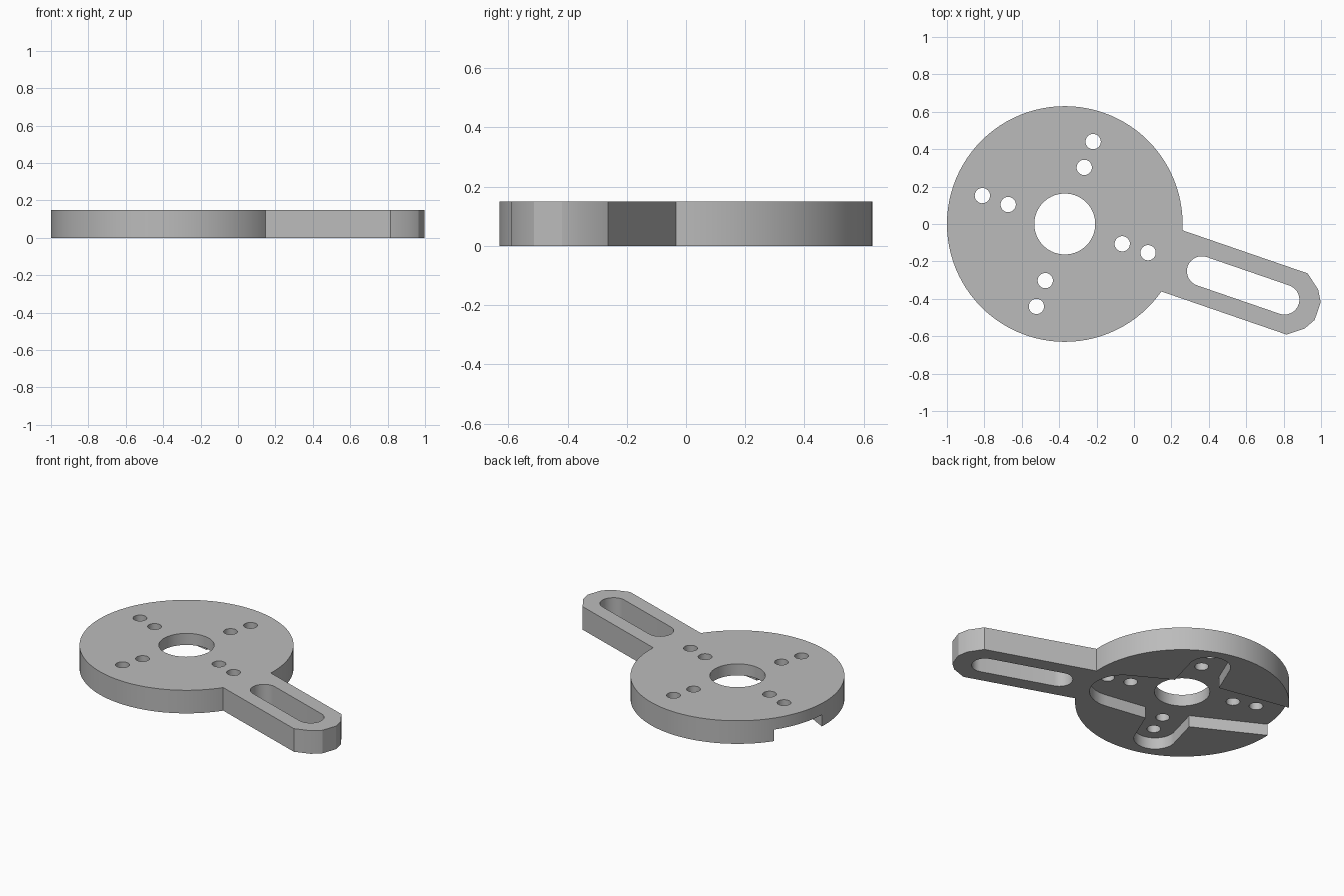
import bpy, bmesh
from math import sin, cos, pi, radians
from mathutils import Matrix

if "Cube" in bpy.data.objects:
    bpy.data.objects.remove(bpy.data.objects["Cube"], do_unlink=True)

HEIGHT, POCKET, DISC_R = 0.15, 0.075, 0.63
PLACE = Matrix.Translation((-0.37, 0, 0)) @ Matrix.Rotation(radians(-19), 4, "Z")

grey = bpy.data.materials.new("plain grey")
grey.use_nodes = True
grey.diffuse_color = (0.5, 0.5, 0.5, 1)
grey.node_tree.nodes["Principled BSDF"].inputs["Base Color"].default_value = grey.diffuse_color


def arc(cx, cy, r, start, end, steps):
    """Points on an arc, angles in degrees."""
    angles = [radians(start + (end - start) * i / steps) for i in range(steps + 1)]
    return [(cx + r * cos(a), cy + r * sin(a)) for a in angles]


def circle(cx, cy, r, steps):
    return arc(cx, cy, r, 0, 360, steps)[:-1]


def prism(name, outline, z0, z1, turn=0):
    """Extrude an outline, laid out with the lever along local +x."""
    bm = bmesh.new()
    face = bm.faces.new([bm.verts.new((x, y, z0)) for x, y in outline])
    top = bmesh.ops.extrude_face_region(bm, geom=[face])["geom"]
    bmesh.ops.translate(bm, vec=(0, 0, z1 - z0),
                        verts=[v for v in top if isinstance(v, bmesh.types.BMVert)])
    bmesh.ops.recalc_face_normals(bm, faces=bm.faces)
    bm.transform(PLACE @ Matrix.Rotation(radians(turn), 4, "Z"))
    mesh = bpy.data.meshes.new(name)
    bm.to_mesh(mesh)
    bm.free()
    mesh.materials.append(grey)
    obj = bpy.data.objects.new(name, mesh)
    bpy.context.collection.objects.link(obj)
    return obj


def combine(target, other, operation):
    """Apply a boolean and drop the helper."""
    mod = target.modifiers.new(operation, "BOOLEAN")
    mod.operation, mod.solver, mod.object = operation, "EXACT", other
    bpy.context.view_layer.objects.active = target
    bpy.ops.object.modifier_apply(modifier=mod.name)
    bpy.data.objects.remove(other, do_unlink=True)


# Disc with the lever arm, whose tip is a coarse facetted curve
plate = prism("mounting_plate", circle(0, 0, DISC_R, 96), 0, HEIGHT)
half_tip = [(1.313, 0.173), (1.395, 0.11), (1.43, 0.05)]
lever = [(0.4, -0.173)] + [(x, -y) for x, y in half_tip] + half_tip[::-1] + [(0.4, 0.173)]
combine(plate, prism("lever", lever, 0, HEIGHT), "UNION")

# Cross-shaped recess in the underside: a wide pair and a narrow pair of arms
def recess(turn, root, tip, length):
    outline = [(0, -root)] + arc(length - tip, 0, tip, -80, 80, 20) + [(0, root)]
    combine(plate, prism("recess", outline, -0.1, POCKET, turn), "DIFFERENCE")

recess(0, 0.265, 0.195, 0.57)
recess(90, 0.155, 0.125, 0.57)
recess(-90, 0.155, 0.125, 0.57)
# The wide arm opposite the lever runs out through the rim
open_arm = [(0, -0.265), (0.7, -0.16), (0.7, 0.16), (0, 0.265)]
combine(plate, prism("recess", open_arm, -0.1, POCKET, 180), "DIFFERENCE")

# Centre bore, screw holes and lever slot
def cut_through(outline, turn=0):
    combine(plate, prism("cutter", outline, -0.2, 0.3, turn), "DIFFERENCE")

cut_through(circle(0, 0, 0.163, 48))
for turn in (0, 90, 180, 270):
    for distance in (0.32, 0.466):
        cut_through(circle(distance + (0.005 if turn == 0 else 0), 0, 0.041, 24), turn)
cut_through(arc(1.242, 0, 0.08, -90, 90, 16) + arc(0.775, 0, 0.08, 90, 270, 16))

# Smooth curved walls, crisp edges
bpy.ops.object.select_all(action="DESELECT")
plate.select_set(True)
bpy.context.view_layer.objects.active = plate
bpy.ops.object.shade_smooth_by_angle(angle=radians(28))
